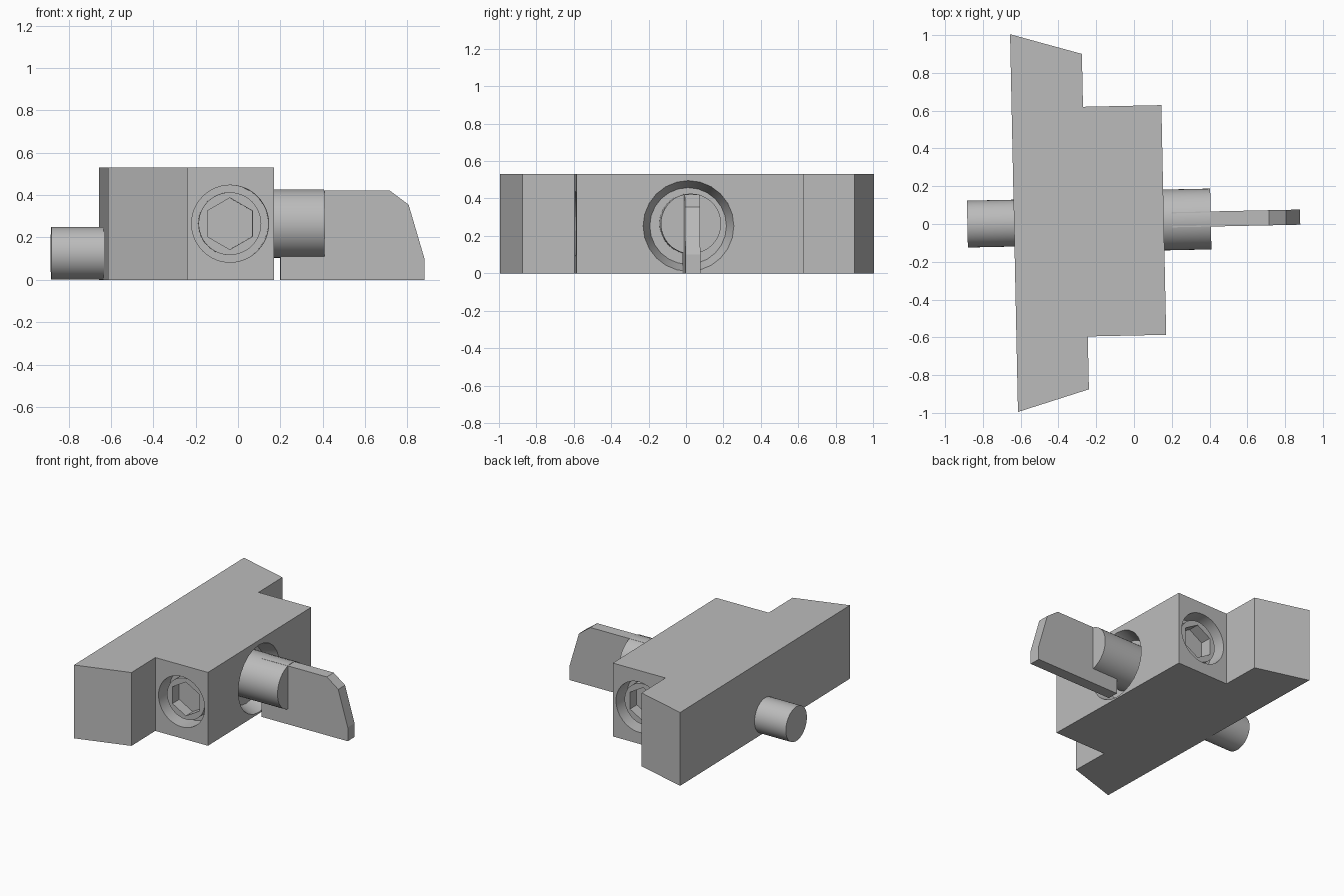
import bpy, bmesh
from math import radians
from mathutils import Matrix, Vector

if "Cube" in bpy.data.objects:
    bpy.data.objects.remove(bpy.data.objects["Cube"], do_unlink=True)

# One plain grey for the whole model
grey = bpy.data.materials.new("grey metal")
grey.use_nodes = True
colour = (0.5, 0.5, 0.5, 1)
grey.diffuse_color = colour
grey.node_tree.nodes["Principled BSDF"].inputs["Base Color"].default_value = colour

# The whole assembly sits slightly turned about z
PLACE = Matrix.Rotation(radians(1.2), 4, "Z") @ Matrix.Translation((0, 0.018, 0))
AXIS_Z = 0.265


def finish(name, bm):
    bmesh.ops.recalc_face_normals(bm, faces=bm.faces)
    bm.transform(PLACE)
    mesh = bpy.data.meshes.new(name)
    bm.to_mesh(mesh)
    bm.free()
    mesh.materials.append(grey)
    obj = bpy.data.objects.new(name, mesh)
    bpy.context.collection.objects.link(obj)
    return obj


def prism(name, points, offset):
    """Extrude a flat outline along the offset vector."""
    bm = bmesh.new()
    face = bm.faces.new([bm.verts.new(p) for p in points])
    new = bmesh.ops.extrude_face_region(bm, geom=[face])["geom"]
    verts = [v for v in new if isinstance(v, bmesh.types.BMVert)]
    bmesh.ops.translate(bm, verts=verts, vec=offset)
    return finish(name, bm)


def rod(name, start, end, r1, r2=None, sides=48, turn=0):
    """Cylinder or cone between two points."""
    a, b = Vector(start), Vector(end)
    aim = (b - a).to_track_quat("Z", "Y").to_matrix().to_4x4()
    bm = bmesh.new()
    bmesh.ops.create_cone(bm, cap_ends=True, segments=sides, radius1=r1,
                          radius2=r1 if r2 is None else r2, depth=(b - a).length,
                          matrix=Matrix.Translation((a + b) / 2) @ aim
                          @ Matrix.Rotation(radians(turn), 4, "Z"))
    return finish(name, bm)


def cut(target, cutter):
    cutter.hide_render = True
    mod = target.modifiers.new("cut", "BOOLEAN")
    mod.operation, mod.solver, mod.object = "DIFFERENCE", "EXACT", cutter
    bpy.context.view_layer.objects.active = target
    bpy.ops.object.modifier_apply(modifier=mod.name)
    bpy.data.objects.remove(cutter, do_unlink=True)


def smooth(obj):
    bpy.ops.object.select_all(action="DESELECT")
    obj.select_set(True)
    bpy.context.view_layer.objects.active = obj
    bpy.ops.object.shade_smooth_by_angle(angle=radians(30))


# Stepped body with slanted end flanges
LEFT, STEP, RIGHT = -0.635, -0.257, 0.158
half = [(RIGHT, 0.608), (STEP, 0.608), (STEP, 0.888), (LEFT, 1.0)]
outline = half + [(x, -y) for x, y in reversed(half)]
body = prism("body", [(x, y, 0) for x, y in outline], (0, 0, 0.53))

# Tapered recess around the shaft
cut(body, rod("recess_cutter", (RIGHT + 0.001, -0.008, 0.253),
              (RIGHT - 0.1, -0.008, 0.253), 0.243, 0.205, sides=24))

# Hex socket screws sunk into the two shoulder faces
SCREW_X = (STEP + RIGHT) / 2
for side, label in ((-1, "front"), (1, "back")):
    def at(depth):
        return (SCREW_X, side * (0.608 - depth), AXIS_Z)
    cut(body, rod("bore_cutter", at(-0.05), at(0.13), 0.182))
    screw = rod(label + "_screw", at(0.05), at(0.2), 0.148)
    cut(screw, rod("hex_cutter", at(0), at(0.17), 0.122, sides=6, turn=0))
    smooth(screw)
smooth(body)

# Round shaft on the right and locating pin on the left
smooth(rod("shaft", (0.03, 0, AXIS_Z), (0.407, 0, AXIS_Z), 0.161))
smooth(rod("locating_pin", (LEFT - 0.247, 0, 0.125), (LEFT + 0.05, 0, 0.125), 0.124))

# Flat blade with chamfered tip
profile = [(0.2, 0), (0.88, 0), (0.88, 0.1), (0.805, 0.355), (0.715, 0.422), (0.2, 0.422)]
prism("blade", [(x, -0.04, z) for x, z in profile], (0, 0.08, 0))
